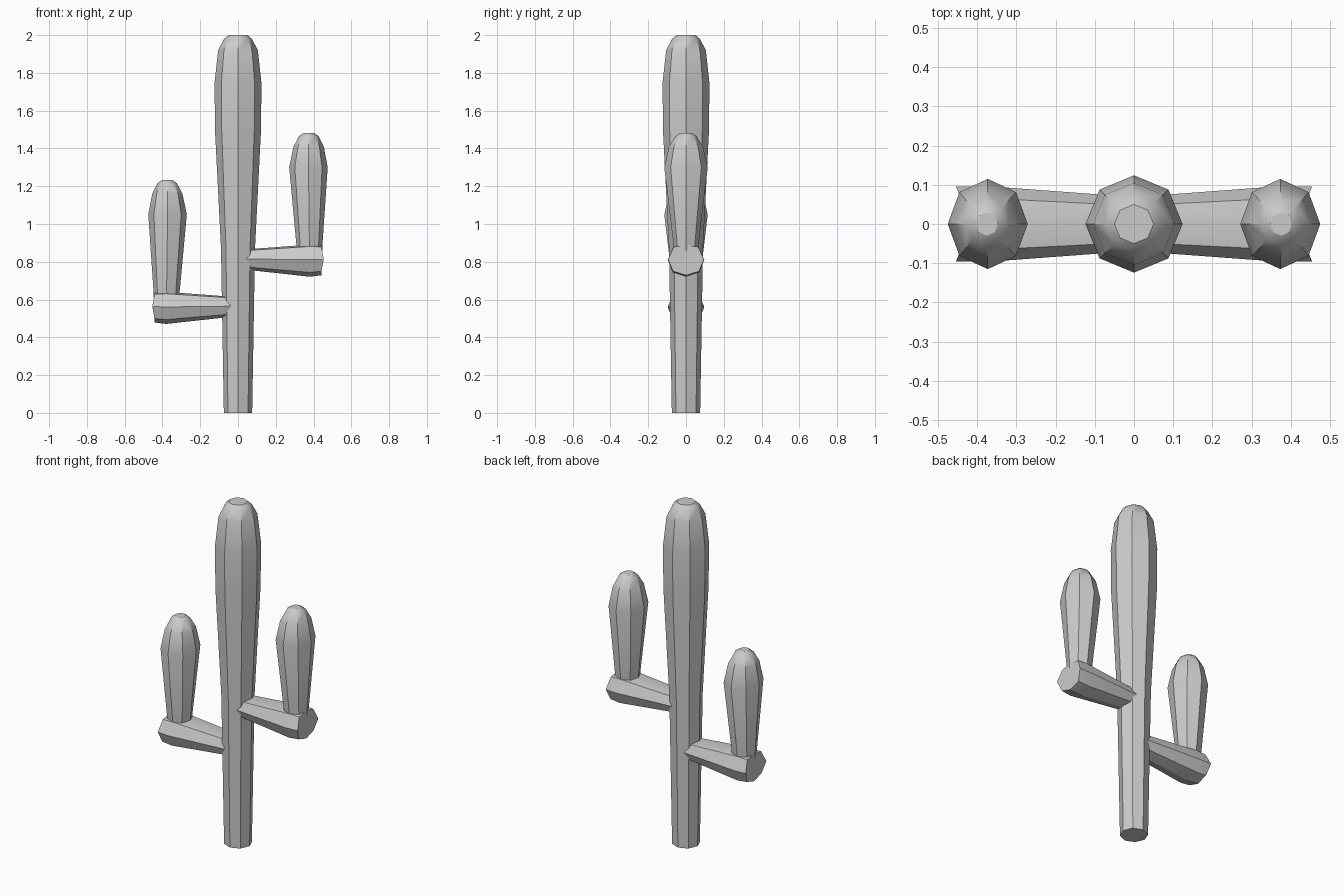
import bpy, bmesh, math

if "Cube" in bpy.data.objects:
    bpy.data.objects.remove(bpy.data.objects["Cube"])

def loft(bm, rings, cap_start=True, cap_end=True):
    loops = [[bm.verts.new(p) for p in ring] for ring in rings]
    n = len(loops[0])
    for a, b in zip(loops, loops[1:]):
        for i in range(n):
            j = (i + 1) % n
            bm.faces.new((a[i], a[j], b[j], b[i]))
    if cap_start:
        bm.faces.new(loops[0][::-1])
    if cap_end:
        bm.faces.new(loops[-1])

def octagon(cx, z, rx, ry):
    return [(cx + rx * math.cos(i * math.pi / 4), ry * math.sin(i * math.pi / 4), z)
            for i in range(8)]

def finish(bm, name):
    bmesh.ops.recalc_face_normals(bm, faces=bm.faces)
    me = bpy.data.meshes.new(name)
    bm.to_mesh(me)
    bm.free()
    ob = bpy.data.objects.new(name, me)
    bpy.context.collection.objects.link(ob)
    bpy.ops.object.select_all(action='DESELECT')
    ob.select_set(True)
    bpy.context.view_layer.objects.active = ob
    bpy.ops.object.shade_smooth_by_angle(angle=math.radians(30))

# Trunk: octagonal column swelling to a domed top
bm = bmesh.new()
loft(bm, [octagon(0, z, r, r) for z, r in
          [(0, .075), (.87, .09), (1.5, .122), (1.75, .124), (1.92, .105), (1.98, .074), (2.0, .05)]])
finish(bm, "trunk")

# Branch cross-section in (y, z), relative to the branch axis
SECTION = [(0, -.09), (.07, -.067), (.097, 0), (.066, .07),
           (0, .08), (-.066, .07), (-.097, 0), (-.07, -.067)]

def arm(name, side, dz):
    bm = bmesh.new()
    # horizontal branch, thickening towards the elbow
    rings = []
    for x, zc, sy, sz in [(.04, .815, .74, .63), (.38, .811, 1, 1), (.442, .813, .98, .94)]:
        rings.append([(x + (.012 if x > .4 and abs(z) < .01 else 0), y * sy, zc + z * sz)
                      for y, z in SECTION])
    loft(bm, rings, cap_start=False)
    # upright, narrow at the elbow and domed at the top
    loft(bm, [octagon(cx, z, rx, ry) for cx, z, rx, ry in
              [(.378, .86, .068, .064), (.378, .89, .069, .066), (.373, 1.3, .102, .115),
               (.374, 1.41, .08, .09), (.375, 1.465, .052, .055), (.375, 1.482, .028, .03)]],
         cap_start=False)
    for v in bm.verts:
        v.co.x *= side
        v.co.z += dz
    finish(bm, name)

arm("right_arm", 1, 0)
arm("left_arm", -1, -.25)
